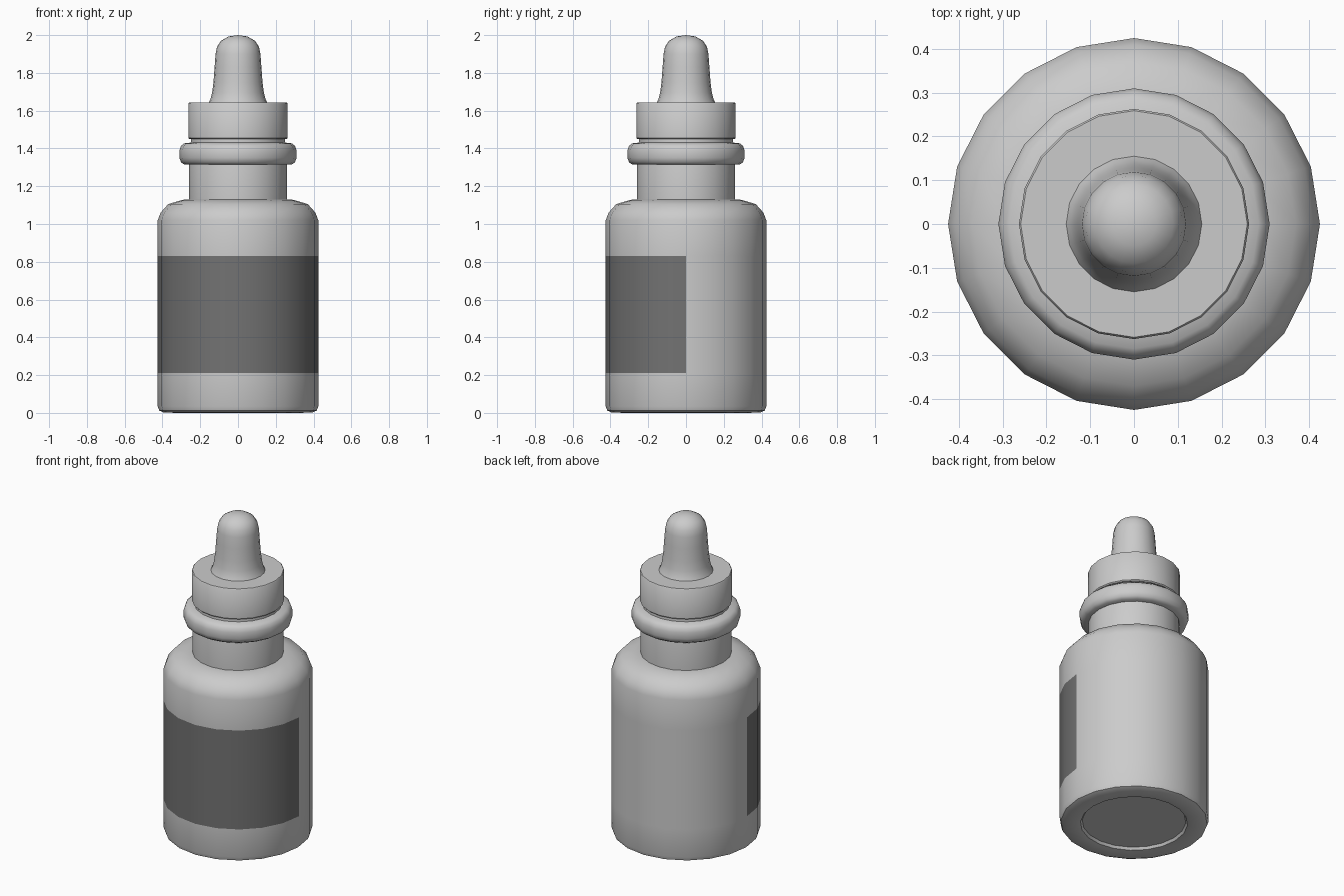
import bpy, bmesh
from math import sin, cos, pi, radians

if "Cube" in bpy.data.objects:
    bpy.data.objects.remove(bpy.data.objects["Cube"])

SIDES = 20


def lathe(name, profile, closed=False):
    """Revolve (radius, height) points around z into a smooth-shaded object."""
    bm = bmesh.new()
    rings = []
    for r, z in profile:
        if r == 0:
            rings.append([bm.verts.new((0, 0, z))] * SIDES)
        else:
            rings.append([bm.verts.new((r * cos(2 * pi * i / SIDES), r * sin(2 * pi * i / SIDES), z))
                          for i in range(SIDES)])
    pairs = list(zip(rings, rings[1:]))
    if closed:
        pairs.append((rings[-1], rings[0]))
    for a, b in pairs:
        for i in range(SIDES):
            j = (i + 1) % SIDES
            bm.faces.new(list(dict.fromkeys((a[i], a[j], b[j], b[i]))))
    bmesh.ops.recalc_face_normals(bm, faces=bm.faces)
    mesh = bpy.data.meshes.new(name)
    bm.to_mesh(mesh)
    bm.free()
    mesh.shade_smooth()
    mesh.set_sharp_from_angle(angle=radians(40))
    obj = bpy.data.objects.new(name, mesh)
    bpy.context.collection.objects.link(obj)
    return obj


# bottle: recessed base, straight wall with label band, round shoulder, neck
bottle = lathe("bottle", [
    (0, 0.02), (0.295, 0.02), (0.305, 0.005), (0.33, 0), (0.395, 0.003), (0.417, 0.012), (0.425, 0.035),
    (0.425, 0.21), (0.425, 0.83), (0.425, 1.02), (0.41, 1.06), (0.37, 1.105),
    (0.295, 1.128), (0.26, 1.13), (0.26, 1.34), (0.25, 1.38), (0.25, 1.46), (0, 1.46)])

# label: dark faces on the front half of the wall
paint = {}
for name, shade in (("glass", 0.8), ("label", 0.17)):
    paint[name] = bpy.data.materials.new(name)
    paint[name].diffuse_color = (shade, shade, shade, 1)
    bottle.data.materials.append(paint[name])
for face in bottle.data.polygons:
    if 0.5 < face.center.z < 0.54 and face.center.y < 0:
        face.material_index = 1

# rounded ring around the neck
lathe("neck_ring", [
    (0.24, 1.315), (0.285, 1.315), (0.302, 1.327), (0.31, 1.35), (0.31, 1.39),
    (0.302, 1.413), (0.285, 1.427), (0.24, 1.432)], closed=True)

# cap
lathe("cap", [(0, 1.45), (0.257, 1.45), (0.263, 1.456), (0.263, 1.637), (0.259, 1.642), (0, 1.642)])

# rubber dropper bulb with flared foot
lathe("dropper_bulb", [
    (0, 1.635), (0.156, 1.64), (0.146, 1.66), (0.137, 1.695), (0.13, 1.75), (0.124, 1.83),
    (0.119, 1.9), (0.111, 1.938), (0.09, 1.97), (0.05, 1.993), (0, 2.0)])

for m in bpy.data.materials:
    if m.users and not m.is_grease_pencil:
        m.use_nodes = True
        m.node_tree.nodes["Principled BSDF"].inputs["Base Color"].default_value = m.diffuse_color
